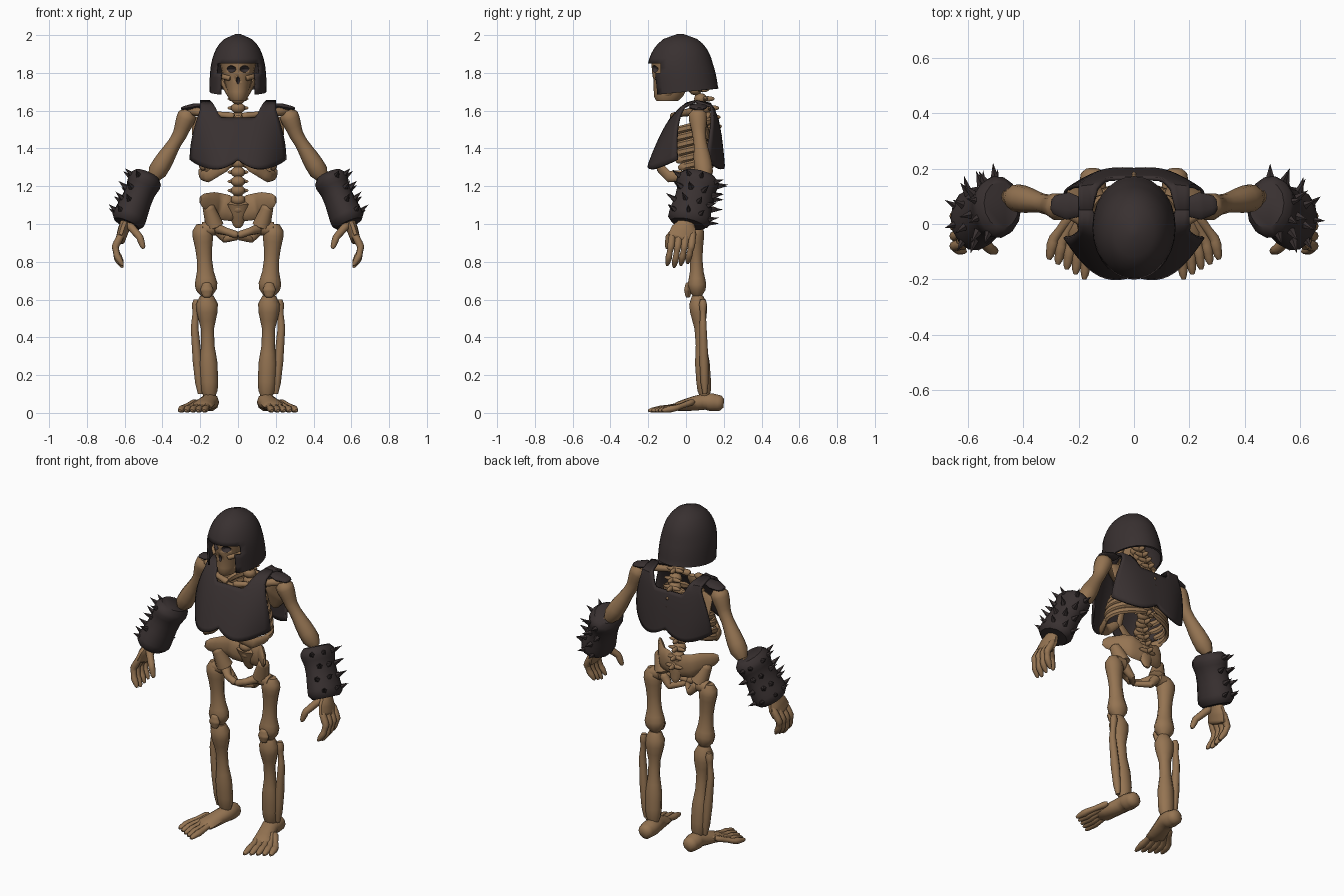
import bpy, bmesh, math, random
from mathutils import Vector, Matrix

random.seed(4)
if "Cube" in bpy.data.objects:
    bpy.data.objects.remove(bpy.data.objects["Cube"])

X, Y, Z = Vector((1, 0, 0)), Vector((0, 1, 0)), Vector((0, 0, 1))
SIDES = {"left_": 1, "right_": -1}


def material(name, rgb):
    mat = bpy.data.materials.new(name)
    mat.use_nodes = True
    mat.diffuse_color = (*rgb, 1)
    mat.node_tree.nodes["Principled BSDF"].inputs["Base Color"].default_value = (*rgb, 1)
    return mat


BONE = material("old bone", (0.3, 0.175, 0.085))
ARMOUR = material("dark armour", (0.04, 0.03, 0.03))


def finish(name, bm, mat):
    bmesh.ops.recalc_face_normals(bm, faces=bm.faces)
    mesh = bpy.data.meshes.new(name)
    bm.to_mesh(mesh)
    bm.free()
    mesh.materials.append(mat)
    mesh.shade_smooth()
    mesh.set_sharp_from_angle(angle=math.radians(45))
    obj = bpy.data.objects.new(name, mesh)
    bpy.context.collection.objects.link(obj)
    return obj


def along(values, t):
    """Value at fraction t of an evenly spaced list; a plain number is constant."""
    if not isinstance(values, list):
        return values
    place = t * (len(values) - 1)
    i = min(int(place), len(values) - 2)
    return values[i] + (values[i + 1] - values[i]) * (place - i)


def sweep(name, path, width, aspect=1, mat=BONE, ref=X, sides=10, steps=12, cap=.6, level=False):
    """Loft ellipses along a path: width lies along ref, depth is width times aspect."""
    path = [Vector(p) for p in path]
    bm = bmesh.new()
    rings = []
    for i in range(steps + 1):
        t = i / steps
        ahead = along(path, min(t + 1 / steps, 1)) - along(path, max(t - 1 / steps, 0))
        tangent = Z if level else ahead.normalized()
        u = (ref - tangent * ref.dot(tangent)).normalized()
        v = tangent.cross(u)
        size = along(width, t) * (cap if i in (0, steps) else 1)
        angles = [math.tau * k / sides for k in range(sides)]
        rings.append([bm.verts.new(along(path, t) + (u * math.cos(a) + v * math.sin(a) * along(aspect, t)) * size)
                      for a in angles])
    for low, high in zip(rings, rings[1:]):
        for k in range(sides):
            bm.faces.new((low[k - 1], low[k], high[k], high[k - 1]))
    bm.faces.new(rings[0])
    bm.faces.new(rings[-1])
    return finish(name, bm, mat)


def pair(name, path, width, *args, **options):
    for side, s in SIDES.items():
        sweep(side + name, [(s * x, y, z) for x, y, z in path], width, *args, **options)


def blobs(name, items, mat=BONE):
    bm = bmesh.new()
    for place, size in items:
        bmesh.ops.create_uvsphere(bm, u_segments=10, v_segments=6, radius=1,
                                  matrix=Matrix.Translation(place) @ Matrix.Diagonal((*size, 1)))
    return finish(name, bm, mat)


def thicken(obj, amount):
    shell = obj.modifiers.new("thickness", 'SOLIDIFY')
    shell.thickness = amount
    shell.offset = 0


# Helmet: rounded dome with the face opening removed
dome = [.145 * math.sqrt(1.01 - (i / 12) ** 3) for i in range(13)]
helmet = sweep("helmet", [(0, -.01, 1.7), (0, -.03, 1.85), (0, -.03, 2)], dome, 1.22,
               ARMOUR, sides=28, cap=1, level=True)
bm = bmesh.new()
bm.from_mesh(helmet.data)
opening = []
for face in bm.faces:
    c = face.calc_center_median()
    underside = len(face.verts) > 4 and c.z < 1.8
    if underside or (c.z < 1.85 and c.y < 0 and abs(c.x) < .1):
        opening.append(face)
bmesh.ops.delete(bm, geom=opening, context='FACES')
for vert in bm.verts:
    if vert.co.z < 1.71:
        vert.co.z += .1 * vert.co.y
bm.to_mesh(helmet.data)
bm.free()
thicken(helmet, .01)

# Skull with carved eye sockets and nose
skull = sweep("skull", [(0, -.1, 1.65), (0, -.06, 1.8), (0, -.03, 1.94)], [.05, .065, .085, .1, .08],
              1.4, sides=16, level=True, cap=.8)
skull.data.materials.append(ARMOUR)
holes = [((s * .04, -.18, 1.82), (.03, .04, .02)) for s in SIDES.values()]
holes.append(((0, -.18, 1.76), (.01, .03, .02)))
sockets = blobs("socket_cutter", holes)
sockets.data.materials.append(ARMOUR)
for face in sockets.data.polygons:
    face.material_index = 1
sockets.hide_render = True
sockets.hide_viewport = True
carve = skull.modifiers.new("sockets", 'BOOLEAN')
carve.operation = 'DIFFERENCE'
carve.object = sockets
pair("cheekbone", [(.04, -.16, 1.77), (.08, -.12, 1.78), (.1, -.04, 1.79)], .014, ref=Z)
pair("jaw_branch", [(.04, -.12, 1.68), (.08, -.02, 1.75), (.08, 0, 1.8)], .014, 1.6)

# Spine: stacked vertebrae with side and back spurs
spine = []
for i in range(15):
    t = i / 14
    centre = Vector((0, along([.09, .05, .09, .12, .1, .02], t), 1.08 + .68 * t))
    spine += [(centre, (.04, .035, .03)),
              (centre + Y * .025, (.06, .014, .014)),
              (centre + Y * .04, (.012, .035, .014))]
blobs("spine", spine)

# Rib cage
for k in range(7):
    reach = .2 - .1 * (1 - k / 6) ** 2
    turns = [math.pi * (.04 + (.82 - .04 * k) * i / 12) for i in range(13)]
    pair("rib_%d" % (k + 1),
         [(reach * math.sin(a), .02 + .12 * math.cos(a), 1.56 - .04 * k - .03 * a) for a in turns],
         .02, .6, ref=Z, sides=6)
pair("rib_arch", [(0, -.13, 1.37), (.08, -.14, 1.3), (.16, -.09, 1.25), (.2, 0, 1.26)],
     [.02, .03, .03, .025], .5, ref=Z)
sweep("sternum", [(0, -.06, 1.57), (0, -.13, 1.35)], [.04, .02, .02], .5)
pair("collar_bone", [(.02, -.07, 1.57), (.1, -.05, 1.58), (.26, .06, 1.6)], [.02, .015, .025], ref=Z)
pair("shoulder_blade", [(.21, .09, 1.57), (.14, .14, 1.38)], [.04, .07, .02], .2)

# Breastplate and backplate, meeting over the shoulders
for name, bulge, power, bend in (("breastplate", -.25, .5, .45), ("backplate", .15, .2, -.3)):
    bm = bmesh.new()
    columns = []
    for i in range(25):
        u = i / 12 - 1
        a = abs(u)
        rise = min(max((a - .4) / .35, 0), 1)
        low = 1.29 + .2 * (a - .5) ** 2
        high = 1.56 + .09 * rise * rise * (3 - 2 * rise)
        column = []
        for j in range(13):
            z = low + (high - low) * j / 12
            drop = max(1.65 - z, 0)
            half = .2 + .05 * max(0, math.sin(math.tau * (1.6 - z)))
            y = .05 + bulge * (drop / .35) ** power + bend * drop * a ** 3
            column.append(bm.verts.new((u * half, y, z)))
        columns.append(column)
    for c, d in zip(columns, columns[1:]):
        for j in range(12):
            bm.faces.new((c[j], d[j], d[j + 1], c[j + 1]))
    thicken(finish(name, bm, ARMOUR), .014)
pair("shoulder_pad", [(.18, .06, 1.63), (.3, .07, 1.61)], [.03, .05, .03], .35, ARMOUR, ref=Y)

# Arms
SHOULDER, ELBOW, WRIST = Vector((.26, .06, 1.6)), Vector((.45, .1, 1.24)), Vector((.59, .01, 1))
pair("upper_arm", [SHOULDER, (.31, .07, 1.47), ELBOW], [.05, .05, .04, .035, .05, .05])
pair("forearm", [ELBOW, WRIST], [.05, .03, .035])

# Spiked bracers
CUFF = Vector((.48, .07, 1.26))
pair("bracer", [CUFF, WRIST], [.085, .09, .08, .08, .085, .09, .09], 1.27, ARMOUR, sides=14, cap=.8)
axis = (WRIST - CUFF).normalized()
outward = (X - axis * axis.x).normalized()
across = axis.cross(outward)
if across.y < 0:
    across.negate()
for side, s in SIDES.items():
    bm = bmesh.new()
    for row in range(4):
        for col in range(5):
            a = math.radians(-65 + 38 * col + 15 * (row % 2) + random.uniform(-6, 6))
            ray = outward * math.cos(a) * .085 + across * math.sin(a) * .11
            place = CUFF.lerp(WRIST, .12 + .24 * row) + ray * 1.2
            ray += Z * .03
            for vector in (place, ray):
                vector.x *= s
            turn = ray.to_track_quat('Z', 'Y').to_matrix().to_4x4()
            bmesh.ops.create_cone(bm, cap_ends=True, segments=5, radius1=.017, radius2=0,
                                  depth=random.uniform(.05, .07),
                                  matrix=Matrix.Translation(place) @ turn)
    finish(side + "bracer_spikes", bm, ARMOUR)

# Hands
pair("palm", [WRIST + Z * .02, (.625, -.03, .91)], [.03, .03, .025], [1.2, 2.4, 3])
for i, name in enumerate(("index", "middle", "ring", "little")):
    y = -.08 + .036 * i
    curl = .01 * abs(i - 1)
    pair(name + "_finger", [(.61, y + .01, .96), (.65, y, .88), (.64, y - .01, .82 + curl),
                            (.61, y - .02, .77 + curl)], [.018, .02, .016, .018, .01])
pair("thumb", [(.58, -.03, 1), (.52, -.09, .93), (.5, -.1, .87)], [.022, .02, .018, .012])

# Pelvis
HIP = Vector((.12, .05, .98))
pair("hip_wing", [(0, .1, 1.06), (.1, .08, 1.1), (.2, -.03, 1.13)], [.05, .07, .06, .03], .35, ref=Z)
pair("hip_socket", [(.16, .02, 1.1), HIP], [.03, .05])
pair("pubic_bone", [HIP, (.06, -.01, .96), (0, -.02, .94)], [.03, .02, .02], ref=Z)
pair("sit_bone", [HIP, (.07, .06, .92), (0, -.01, .93)], [.03, .02, .015], ref=Y)
sweep("sacrum", [(0, .08, 1.12), (0, .11, .98)], [.07, .05, .02], .5)

# Legs
THIGH, KNEE, ANKLE = Vector((.19, .05, 1)), Vector((.165, .06, .62)), Vector((.15, .1, .07))
pair("thigh_neck", [HIP, THIGH - Z * .03], .04, ref=Z)
pair("thigh_bone", [THIGH, KNEE], [.05, .055, .045, .04, .045, .06, .05], .85)
pair("kneecap", [(.165, .01, .69), (.165, .01, .61)], [.02, .035, .02], .6)
pair("shin_bone", [KNEE, (.16, .08, .36), ANKLE], [.06, .055, .035, .035, .048, .048, .04], .85)
pair("calf_bone", [(.22, .09, .6), (.23, .09, .45), (.2, .1, .1)], [.025, .016, .02, .025, .02])

# Feet
pair("heel", [(.15, .2, .05), (.15, .1, .06), (.2, -.07, .03)], [.04, .05, .05, .06], [1, 1, .8, .3])
for i in range(5):
    pair("toe_%d" % (i + 1),
         [(.15 + .018 * i, .04, .06), (.17 + .03 * i, -.1 + .012 * i, .026),
          (.18 + .032 * i, -.2 + .018 * i, .012)], [.02, .016, .021, .012], .9)
